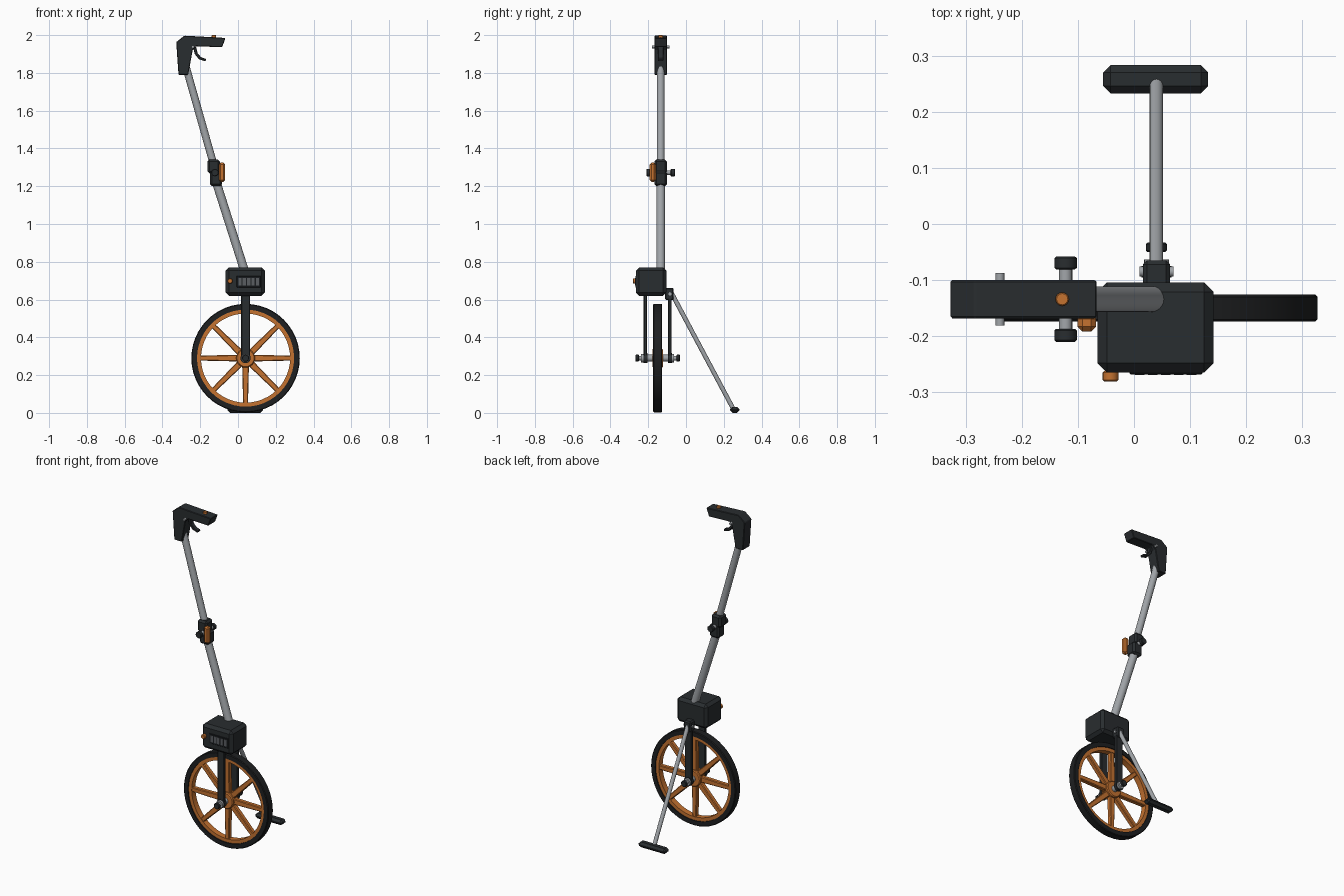
import bpy, bmesh, math
from mathutils import Vector, Matrix

if "Cube" in bpy.data.objects:
    bpy.data.objects.remove(bpy.data.objects["Cube"])


def material(name, rgb):
    m = bpy.data.materials.new(name)
    m.diffuse_color = (*rgb, 1)
    m.use_nodes = True
    m.node_tree.nodes["Principled BSDF"].inputs["Base Color"].default_value = m.diffuse_color
    return m


DARK = material("dark_plastic", (0.022, 0.026, 0.029))
RUBBER = material("rubber", (0.013, 0.014, 0.015))
ORANGE = material("orange", (0.56, 0.17, 0.03))
METAL = material("metal", (0.36, 0.38, 0.40))
SCREEN = material("screen", (0.01, 0.012, 0.014))
WINDOW = material("counter_window", (0.10, 0.11, 0.12))


def finish(name, bm, mat, bevel=0.0, smooth=False, segs=1):
    bmesh.ops.recalc_face_normals(bm, faces=bm.faces[:])
    me = bpy.data.meshes.new(name)
    bm.to_mesh(me)
    bm.free()
    ob = bpy.data.objects.new(name, me)
    bpy.context.collection.objects.link(ob)
    me.materials.append(mat)
    if bevel:
        b = ob.modifiers.new("bevel", 'BEVEL')
        b.width, b.segments = bevel, segs
        b.limit_method, b.angle_limit = 'ANGLE', math.radians(35)
    if smooth:
        bpy.ops.object.select_all(action='DESELECT')
        bpy.context.view_layer.objects.active = ob
        ob.select_set(True)
        bpy.ops.object.shade_smooth_by_angle(angle=math.radians(35))
    return ob


def box(name, lo, hi, mat, bevel=0.0, tilt=0.0):
    lo, hi = Vector(lo), Vector(hi)
    bm = bmesh.new()
    bmesh.ops.create_cube(bm, size=1, matrix=Matrix.Diagonal((*(hi - lo), 1)))
    bm.transform(Matrix.Translation((lo + hi) / 2) @ Matrix.Rotation(tilt, 4, 'Y'))
    return finish(name, bm, mat, bevel)


def rod(name, a, b, r, mat, sides=20, bevel=0.0):
    a, b = Vector(a), Vector(b)
    bm = bmesh.new()
    bmesh.ops.create_cone(bm, cap_ends=True, segments=sides, radius1=r, radius2=r, depth=(b - a).length)
    rot = (b - a).to_track_quat('Z', 'Y').to_matrix().to_4x4()
    bm.transform(Matrix.Translation((a + b) / 2) @ rot)
    return finish(name, bm, mat, bevel, smooth=sides > 8)


def plate(name, outline, y0, y1, mat, bevel=0.0):
    # extrude an x-z outline along y
    bm = bmesh.new()
    face = bm.faces.new([bm.verts.new((x, y0, z)) for x, z in outline])
    ext = bmesh.ops.extrude_face_region(bm, geom=[face])
    bmesh.ops.translate(bm, vec=(0, y1 - y0, 0),
                        verts=[v for v in ext["geom"] if isinstance(v, bmesh.types.BMVert)])
    return finish(name, bm, mat, bevel)


WX, WY, WZ = 0.04, -0.15, 0.29


def ring(name, section, mat, segs=48):
    # revolve a closed (radius, y) section about the axle
    bm = bmesh.new()
    loops = []
    for i in range(segs):
        a = 2 * math.pi * i / segs
        loops.append([bm.verts.new((WX + r * math.cos(a), WY + y, WZ + r * math.sin(a))) for r, y in section])
    n = len(section)
    for i in range(segs):
        p, q = loops[i], loops[(i + 1) % segs]
        for j in range(n):
            bm.faces.new((p[j], p[(j + 1) % n], q[(j + 1) % n], q[j]))
    return finish(name, bm, mat, smooth=True)


# wheel: tyre, rim, eight tapered spokes, hub
ring("tyre", [(0.257, -0.024), (0.283, -0.024), (0.287, -0.020), (0.287, 0.020), (0.283, 0.024), (0.257, 0.024)], RUBBER)
ring("rim", [(0.236, -0.018), (0.260, -0.018), (0.260, 0.018), (0.236, 0.018)], ORANGE)
for k in range(8):
    a = k * math.pi / 4
    d, n = Vector((math.cos(a), math.sin(a))), Vector((-math.sin(a), math.cos(a)))
    c = Vector((WX, WZ))
    pts = [c + d * 0.03 - n * 0.018, c + d * 0.242 - n * 0.013, c + d * 0.242 + n * 0.013, c + d * 0.03 + n * 0.018]
    plate(f"spoke_{k + 1}", pts, WY - 0.014, WY + 0.014, ORANGE, 0.004)
rod("hub", (WX, WY - 0.028, WZ), (WX, WY + 0.028, WZ), 0.050, ORANGE, 24, 0.005)

# axle with washers and end nuts
rod("axle", (WX, -0.262, WZ), (WX, -0.042, WZ), 0.012, METAL)
for tag, s in (("front", -1), ("rear", 1)):
    y = WY + s * 0.065
    box(f"{tag}_fork_leg", (WX - 0.024, y - 0.009, 0.28), (WX + 0.024, y + 0.009, 0.635), DARK, 0.004)
    rod(f"{tag}_fork_end", (WX, y - 0.010, WZ), (WX, y + 0.010, WZ), 0.027, DARK)
    rod(f"{tag}_washer", (WX, y + s * 0.009, WZ), (WX, y + s * 0.022, WZ), 0.022, METAL)
    rod(f"{tag}_axle_nut", (WX, WY + s * 0.100, WZ), (WX, WY + s * 0.117, WZ), 0.019, DARK, 12, 0.003)
    rod(f"{tag}_spacer", (WX, WY + s * 0.028, WZ), (WX, WY + s * 0.058, WZ), 0.018, METAL)

# counter housing with screen, plain counter windows and reset button
box("counter_housing", (-0.065, -0.265, 0.62), (0.142, -0.104, 0.77), DARK, 0.017)
box("counter_screen", (-0.008, -0.268, 0.665), (0.122, -0.262, 0.725), SCREEN, 0.002)
for k in range(5):
    x = 0.002 + k * 0.023
    box(f"counter_window_{k + 1}", (x, -0.2695, 0.675), (x + 0.017, -0.267, 0.715), WINDOW)
rod("reset_button", (-0.042, -0.281, 0.698), (-0.042, -0.262, 0.698), 0.014, ORANGE, 16, 0.003)

# kickstand
box("stand_bracket", (0.016, -0.112, 0.597), (0.064, -0.065, 0.662), DARK, 0.007)
rod("stand_pivot", (0.010, -0.085, 0.63), (0.070, -0.085, 0.63), 0.009, METAL, 12)
rod("stand_leg", (WX, -0.085, 0.65), (WX, 0.252, 0.018), 0.012, METAL, 16)
box("stand_foot", (-0.055, 0.233, 0.0), (0.132, 0.283, 0.032), DARK, 0.013)

# folding pole
PY = -0.134
rod("lower_pole", (0.037, PY, 0.745), (-0.113, PY, 1.215), 0.023, METAL, 24)
rod("upper_pole", (-0.122, PY, 1.29), (-0.275, PY, 1.83), 0.020, METAL, 24)

# folding joint
box("lower_clamp", (-0.149, PY - 0.033, 1.20), (-0.084, PY + 0.033, 1.28), DARK, 0.011)
box("upper_clamp", (-0.162, PY - 0.033, 1.268), (-0.096, PY + 0.033, 1.342), DARK, 0.011)
box("clamp_lever", (-0.101, -0.192, 1.223), (-0.068, -0.160, 1.325), ORANGE, 0.009)
rod("joint_bolt", (-0.122, -0.205, 1.272), (-0.122, -0.063, 1.272), 0.012, METAL, 16)
for tag, y in (("front", -0.210), ("rear", -0.081)):
    rod(f"{tag}_joint_knob", (-0.122, y, 1.272), (-0.122, y + 0.023, 1.272), 0.020, DARK, 12, 0.003)

# pistol handle, trigger, pivot pin and button
plate("handle", [(-0.327, 1.963), (-0.284, 1.997), (-0.066, 1.985), (-0.084, 1.936), (-0.222, 1.941),
                 (-0.240, 1.920), (-0.264, 1.79), (-0.315, 1.79)], PY - 0.034, PY + 0.034, DARK, 0.003)
plate("trigger", [(-0.240, 1.945), (-0.222, 1.938), (-0.214, 1.905), (-0.197, 1.884), (-0.168, 1.873),
                  (-0.173, 1.861), (-0.208, 1.873), (-0.229, 1.900)], PY - 0.014, PY + 0.014, DARK, 0.003)
rod("trigger_pin", (-0.239, -0.181, 1.938), (-0.239, -0.087, 1.938), 0.008, METAL, 12)
rod("handle_button", (-0.128, PY, 1.980), (-0.128, PY, 2.0), 0.012, ORANGE, 16, 0.002)
